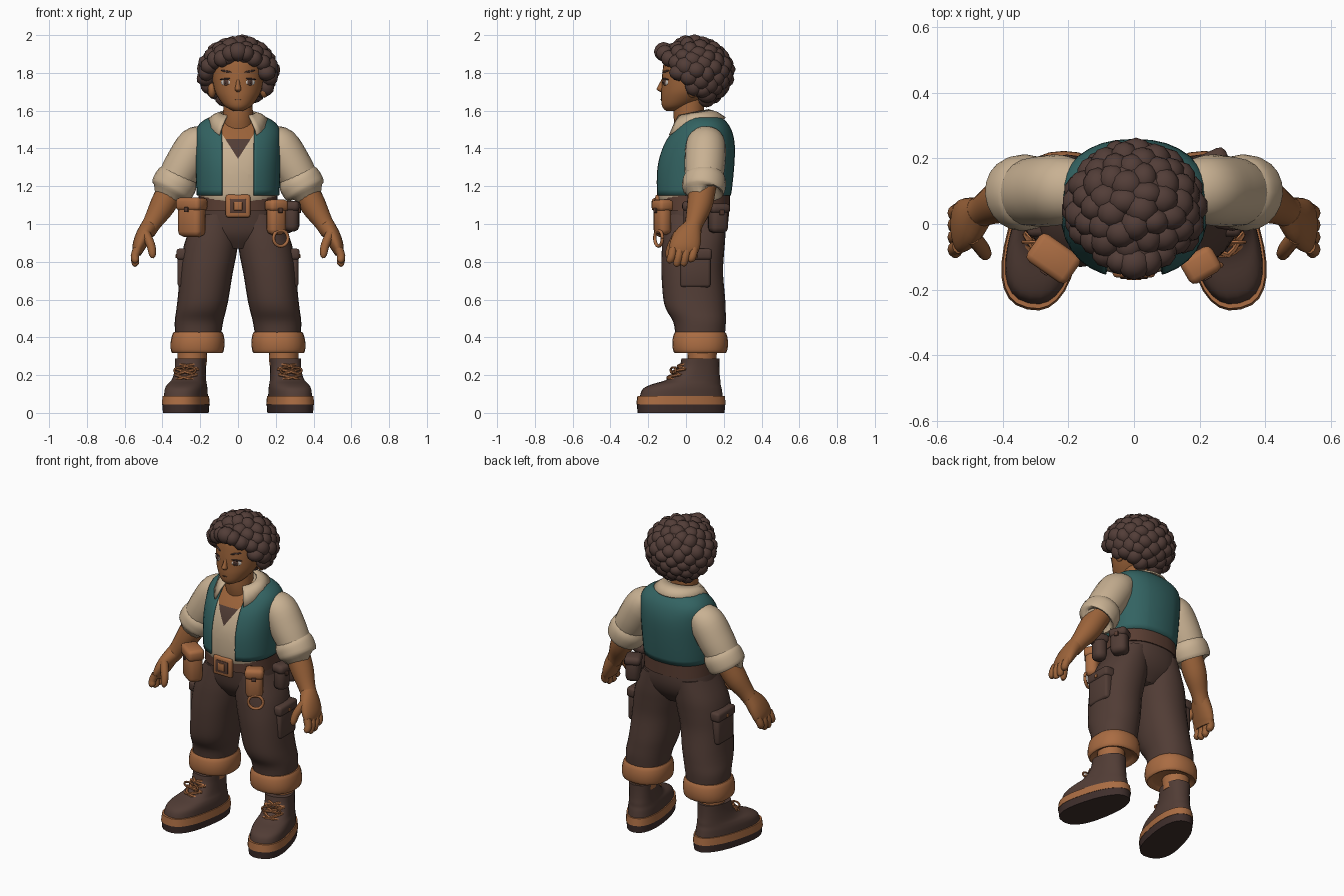
import bpy
import bmesh
import random
from math import sin, cos, pi, radians, sqrt
from mathutils import Matrix, Vector
from mathutils.bvhtree import BVHTree

default_cube = bpy.data.objects.get("Cube")
if default_cube:
    bpy.data.objects.remove(default_cube, do_unlink=True)
random.seed(4)


def material(name, red, green, blue):
    mat = bpy.data.materials.new(name)
    mat.use_nodes = True
    mat.diffuse_color = (red, green, blue, 1)
    shader = next(n for n in mat.node_tree.nodes if n.type == 'BSDF_PRINCIPLED')
    shader.inputs["Base Color"].default_value = (red, green, blue, 1)
    shader.inputs["Roughness"].default_value = .8
    return mat


SKIN = material("warm skin", .33, .125, .042)
TAN = material("tan leather", .4, .15, .055)
BROWN = material("dark brown cloth", .083, .046, .036)
HAIR = material("dark brown hair", .085, .047, .039)
LEATHER = material("brown belt leather", .1, .047, .032)
SOLE = material("dark sole", .05, .028, .025)
SHIRT = material("cream cotton", .58, .44, .29)
VEST = material("teal cloth", .033, .125, .122)
WHITE = material("eye white", .6, .55, .5)


def finish(name, bm, mats, mirror=False):
    """Turn a bmesh into a smooth shaded object, optionally mirrored across x."""
    bmesh.ops.recalc_face_normals(bm, faces=bm.faces)
    mesh = bpy.data.meshes.new(name)
    bm.to_mesh(mesh)
    bm.free()
    for mat in (mats if isinstance(mats, list) else [mats]):
        mesh.materials.append(mat)
    for poly in mesh.polygons:
        poly.use_smooth = True
    mesh.set_sharp_from_angle(angle=radians(48))
    obj = bpy.data.objects.new(name, mesh)
    bpy.context.scene.collection.objects.link(obj)
    if mirror:
        mod = obj.modifiers.new("Mirror", 'MIRROR')
        mod.use_mirror_merge = False
    return obj


def spline(path, steps):
    """Smooth interpolation through tuples of any length."""
    out, last = [], len(path) - 1
    for i in range(last):
        a, b, c, d = path[max(i - 1, 0)], path[i], path[i + 1], path[min(i + 2, last)]
        for k in range(steps):
            t = k / steps
            out.append([q + t * ((r - p) / 2 + t * (p - 2.5 * q + 2 * r - s / 2
                        + t * (1.5 * (q - r) + (s - p) / 2)))
                        for p, q, r, s in zip(a, b, c, d)])
    return out + [list(path[-1])]


def sweep_mesh(path, level=False, sides=20, steps=4, power=2, taper=0, place=Matrix()):
    """Skin rounded rings (x, y, z, width radius, depth radius) along a path."""
    bm = bmesh.new()
    pts = spline(path, steps)
    loops = []
    for i, p in enumerate(pts):
        u, v = Vector((1, 0, 0)), Vector((0, 1, 0))
        if not level:
            t = Vector(pts[min(i + 1, len(pts) - 1)][:3]) - Vector(pts[max(i - 1, 0)][:3])
            t.normalize()
            v = (v - t * t.y).normalized()
            u = v.cross(t)
        loop = []
        for k in range(sides):
            c, s = cos(2 * pi * k / sides), sin(2 * pi * k / sides)
            x = (1 if c > 0 else -1) * abs(c) ** (2 / power) * (1 - taper * s)
            y = (1 if s > 0 else -1) * abs(s) ** (2 / power)
            loop.append(bm.verts.new(place @ (Vector(p[:3]) + u * x * p[3] + v * y * p[-1])))
        loops.append(loop)
    for a, b in zip(loops, loops[1:]):
        for k in range(sides):
            j = (k + 1) % sides
            bm.faces.new((a[k], a[j], b[j], b[k]))
    bm.faces.new(loops[0][::-1])
    bm.faces.new(loops[-1])
    bmesh.ops.recalc_face_normals(bm, faces=bm.faces)
    return bm


def sweep(name, path, mat, mirror=False, **options):
    return finish(name, sweep_mesh(path, **options), mat, mirror)


def blob(name, matrix, radii, mat, mirror=False):
    bm = bmesh.new()
    bmesh.ops.create_uvsphere(bm, u_segments=16, v_segments=10, radius=1,
                              matrix=matrix @ Matrix.Diagonal((*radii, 1)))
    return finish(name, bm, mat, mirror)


def box(name, loc, size, mat, turn=0, soft=.015, mirror=False):
    bm = bmesh.new()
    bmesh.ops.create_cube(bm, size=1, matrix=Matrix.Diagonal((*size, 1)))
    bmesh.ops.bevel(bm, geom=bm.edges[:], offset=soft, segments=2, affect='EDGES', profile=.5)
    bm.transform(Matrix.Translation(loc) @ Matrix.Rotation(radians(turn), 4, 'Z'))
    return finish(name, bm, mat, mirror)


# Shirt body, with the open neck coloured as cut faces
def torso(grow):
    rings = [(.04, 1.1, .19, .17), (.038, 1.15, .208, .19), (.047, 1.3, .215, .198),
             (.066, 1.42, .218, .182), (.085, 1.5, .212, .145), (.09, 1.55, .17, .105),
             (.07, 1.583, .09, .075)]
    return sweep_mesh([(0, y, z, w + grow, d + grow) for y, z, w, d in rings],
                      level=True, sides=32, power=2.3)


def cut(bm, point, normal):
    bmesh.ops.bisect_plane(bm, geom=bm.verts[:] + bm.edges[:] + bm.faces[:],
                           plane_co=point, plane_no=normal)


shirt = torso(0)
for side in (-1, 1):
    cut(shirt, (0, 0, 1.345), (side * .1, 0, -.064))
cut(shirt, (0, 0, 1.45), (0, 0, 1))
for face in shirt.faces:
    mid = face.calc_center_median()
    if mid.y < .04 and abs(mid.x) * .1 < (mid.z - 1.345) * .064:
        face.material_index = 1 if mid.z > 1.45 else 2
finish("shirt_body", shirt, [SHIRT, SKIN, BROWN])

# Open vest
vest = torso(.01)
for x in (-.085, .085):
    cut(vest, (x, 0, 0), (1, 0, 0))
for z in (1.15, 1.565):
    cut(vest, (0, 0, z), (0, 0, 1))
gone = []
for face in vest.faces:
    mid = face.calc_center_median()
    if (abs(mid.x) < .085 and mid.y < .05) or not 1.15 < mid.z < 1.565:
        gone.append(face)
bmesh.ops.delete(vest, geom=gone, context='FACES')
vest_object = finish("vest", vest, VEST)
vest_object.modifiers.new("Thickness", 'SOLIDIFY').thickness = .014

# Folded collar
collar = bmesh.new()
rows = []
for k in range(25):
    a = radians(-50 + k * 280 / 24)
    c, s = cos(a), sin(a)
    drop = .115 if s < 0 else .005
    rows.append([collar.verts.new(p) for p in (
        (.092 * c, .03 + .09 * s, 1.59 + .018 * s),
        (.125 * c, .035 + .13 * s, 1.583 + .5 * (drop + .018) * s),
        (.158 * c, .04 + .17 * s, 1.56 + drop * s))])
for a, b in zip(rows, rows[1:]):
    for i in range(2):
        collar.faces.new((a[i], a[i + 1], b[i + 1], b[i]))
finish("collar", collar, SHIRT).modifiers.new("Thickness", 'SOLIDIFY').thickness = .01

# Sleeves, arms and hands
sweep("sleeve", [(.15, .11, 1.465, .06, .08), (.215, .105, 1.42, .102, .105),
                 (.28, .1, 1.32, .105, .108), (.33, .095, 1.235, .098, .1)], SHIRT, True)
sweep("sleeve_cuff", [(.3, .097, 1.27, .09), (.318, .097, 1.24, .112), (.34, .095, 1.205, .116),
                      (.358, .09, 1.172, .108), (.36, .09, 1.168, .07)], SHIRT, True, steps=3)
sweep("forearm", [(.34, .09, 1.21, .072), (.398, .072, 1.1, .068), (.452, .045, 1.01, .05),
                  (.483, .03, .96, .046)], SKIN, True)
sweep("palm", [(.468, .038, .99, .045, .048), (.5, .01, .935, .043, .074),
               (.525, -.008, .88, .035, .08), (.535, -.012, .84, .022, .07)], SKIN, True)
for i, tip in enumerate((.795, .778, .78, .8)):
    y = -.068 + i * .037
    sweep(f"finger_{i + 1}", [(.532, y, .87, .023), (.546, y - .008, .83, .022),
                              (.542, y - .018, tip + .01, .019), (.538, y - .02, tip, .008)],
          SKIN, True, sides=10, steps=3)
sweep("thumb", [(.49, -.04, .95, .025), (.462, -.075, .89, .023), (.453, -.092, .84, .019),
                (.455, -.095, .82, .008)], SKIN, True, sides=10, steps=3)

# Trousers with turned cuffs and thigh pockets
sweep("trouser_hips", [(0, .045, 1.13, .198, .18), (0, .05, 1.02, .222, .175),
                       (0, .045, .94, .215, .152), (0, .04, .87, .1, .1)], BROWN,
      level=True, power=2.3, sides=28)
sweep("trouser_leg", [(.11, .05, 1.05, .1, .16), (.135, .042, .93, .137, .166),
                      (.152, .036, .84, .144, .165),
                      (.168, .033, .74, .14, .163), (.184, .043, .61, .135, .164),
                      (.195, .053, .545, .132, .157), (.207, .072, .48, .128, .139),
                      (.212, .075, .4, .12, .13)], BROWN, True, level=True, sides=24, power=2.2)
sweep("trouser_cuff", [(.215, .075, .335, .1, .1), (.215, .075, .317, .132, .134),
                       (.215, .075, .345, .142, .146), (.213, .075, .39, .141, .146),
                       (.212, .075, .428, .128, .132), (.212, .075, .42, .1, .1)], TAN, True,
      level=True, sides=24, steps=3, power=2.3)
box("thigh_pocket", (.284, .05, .755), (.07, .16, .18), BROWN, mirror=True)
box("thigh_pocket_flap", (.286, .05, .84), (.08, .175, .06), BROWN, mirror=True)
box("pocket_button", (.327, .05, .83), (.008, .02, .02), TAN, soft=.003, mirror=True)

# Boots, turned outwards
foot = Matrix.Translation((.265, 0, 0)) @ Matrix.Rotation(radians(13), 4, 'Z')
shoe = dict(level=True, place=foot, sides=28, power=2.4, taper=.13)
sweep("boot_sole", [(0, -.026, 0, .106, .234), (0, -.026, .045, .11, .238)], SOLE, True, **shoe)
sweep("boot_welt", [(0, -.026, .045, .112, .241), (0, -.026, .09, .108, .235)], TAN, True, **shoe)
sweep("boot_upper", [(0, -.025, .08, .102, .225), (0, -.02, .125, .1, .213),
                     (0, 0, .15, .094, .187), (0, .037, .172, .085, .148),
                     (0, .06, .203, .08, .121), (0, .074, .245, .078, .105),
                     (0, .079, .287, .08, .1)], BROWN, True, **shoe)
sweep("sock", [(.242, .085, .25, .076), (.242, .085, .38, .08)], TAN, True, level=True)
for i in range(3):
    y, z = -.092 + i * .028, .178 + i * .03
    for side in (-1, 1):
        sweep(f"lace_{i + 1}", [(-side * .06, y + .025, z - .008, .008), (0, y - .005, z + .01, .009),
                                (side * .06, y + .048, z + .024, .008)], TAN, True,
              place=foot, sides=6, steps=3)
for side in (-1, 1):
    sweep("lace_bow", [(side * (.03 - .028 * cos(a * pi / 4)), -.05 - .02 * sin(a * pi / 8),
                        .225 + .016 * sin(a * pi / 4), .006) for a in range(9)], TAN, True,
          place=foot, sides=6, steps=2)

# Belt, buckle and pouches
sweep("belt", [(0, .045, 1.07, .215, .188), (0, .045, 1.155, .208, .188)], LEATHER,
      level=True, sides=32, power=2.4)
box("buckle_frame", (0, -.148, 1.095), (.13, .03, .12), TAN, soft=.012)
box("buckle_inset", (0, -.163, 1.095), (.085, .008, .075), LEATHER, soft=.003)
box("buckle_tongue", (0, -.167, 1.095), (.045, .008, .045), TAN, soft=.003)


def pouch(name, x, y, z, size, turn, mat):
    wide, deep, tall = size
    box(name, (x, y, z), size, mat, turn, .028)
    box(name + "_flap", (x, y, z + tall * .34), (wide + .01, deep + .012, tall * .34), mat, turn, .02)
    out = Matrix.Rotation(radians(turn), 3, 'Z') @ Vector((0, -deep / 2 - .006, 0))
    box(name + "_clasp", (x + out.x, y + out.y, z + tall * .2), (.026, .01, .026), LEATHER, turn, .003)


pouch("right_pouch", -.245, -.105, 1.035, (.14, .09, .205), -35, TAN)
pouch("left_pouch", .203, -.125, 1.035, (.1, .075, .185), 30, TAN)
pouch("left_side_pouch", .285, .03, 1.04, (.085, .075, .16), 80, BROWN)
pouch("left_rear_pouch", .25, .17, 1.03, (.1, .085, .155), 115, BROWN)
sweep("belt_ring", [(.226 + .038 * cos(a * pi / 8), -.145 + .02 * cos(a * pi / 8),
                     .925 + .042 * sin(a * pi / 8), .009) for a in range(17)], TAN, sides=8, steps=2)

# Neck, head, nose and ears
sweep("neck", [(0, .03, 1.46, .085, .075), (0, .015, 1.56, .08, .08), (0, .02, 1.68, .075, .08)],
      SKIN, level=True)
head = sweep("head", [(0, -.075, 1.598, .022, .03), (0, -.05, 1.622, .068, .076),
                      (0, -.014, 1.67, .106, .118), (0, .01, 1.72, .127, .14),
                      (0, .03, 1.8, .136, .155), (0, .04, 1.88, .128, .148),
                      (0, .05, 1.95, .07, .09)], SKIN, level=True, sides=32)
sweep("nose", [(0, -.112, 1.775, .008, .012), (0, -.128, 1.735, .012, .018),
               (0, -.134, 1.712, .017, .021), (0, -.122, 1.698, .008, .01)], SKIN,
      level=True, sides=12)
blob("ear", Matrix.Translation((.138, .035, 1.71)), (.022, .03, .042), SKIN, True)

# Thin painted features resting on the face
tree = BVHTree.FromPolygons([v.co for v in head.data.vertices],
                            [p.vertices[:] for p in head.data.polygons])


def feature(name, x, z, wide, tall, lift, mat, tilt=0):
    spot, normal, _, _ = tree.ray_cast(Vector((x, -1, z)), Vector((0, 1, 0)))
    facing = normal.to_track_quat('-Y', 'Z').to_matrix().to_4x4()
    matrix = Matrix.Translation(spot + normal * lift) @ facing @ Matrix.Rotation(radians(tilt), 4, 'Y')
    blob(name, matrix, (wide, .0045, tall), mat, x > 0)


feature("eye", .066, 1.75, .029, .016, .001, WHITE)
feature("iris", .062, 1.75, .018, .017, .003, LEATHER)
feature("pupil", .062, 1.75, .008, .009, .005, SOLE)
feature("eyelid", .067, 1.767, .033, .005, .003, SOLE, 5)
feature("eyebrow", .062, 1.808, .034, .005, .002, HAIR, -8)
feature("mouth", 0, 1.658, .015, .002, .001, LEATHER)

# Curly hair: a core covered in loose curls that leave the face open, and a fringe
blob("hair_core", Matrix.Translation((0, .08, 1.81)), (.17, .15, .165), HAIR)
curls = bmesh.new()
spots = [Vector((x * .042, -.118 + .007 * x * x, 1.912 - .009 * x * x)) for x in (-2, -1, 0, 1, 2)]
count = 120
for i in range(count):
    up = 1 - (2 * i + 1) / count
    around, flat = i * pi * (3 - sqrt(5)), sqrt(1 - up * up)
    spot = Vector((.172 * flat * cos(around), .045 + .165 * flat * sin(around), 1.803 + .15 * up))
    if spot.z > 1.662 and (spot.z > 1.89 or spot.y > .035 - (spot.z - 1.73)):
        spots.append(spot)
for spot in spots:
    swell = [random.uniform(.85, 1.12) for axis in range(3)]
    lump = Matrix.Translation(spot) @ Matrix.Diagonal((*swell, 1))
    bmesh.ops.create_icosphere(curls, subdivisions=2, radius=.049, matrix=lump)
finish("hair_curls", curls, HAIR)
